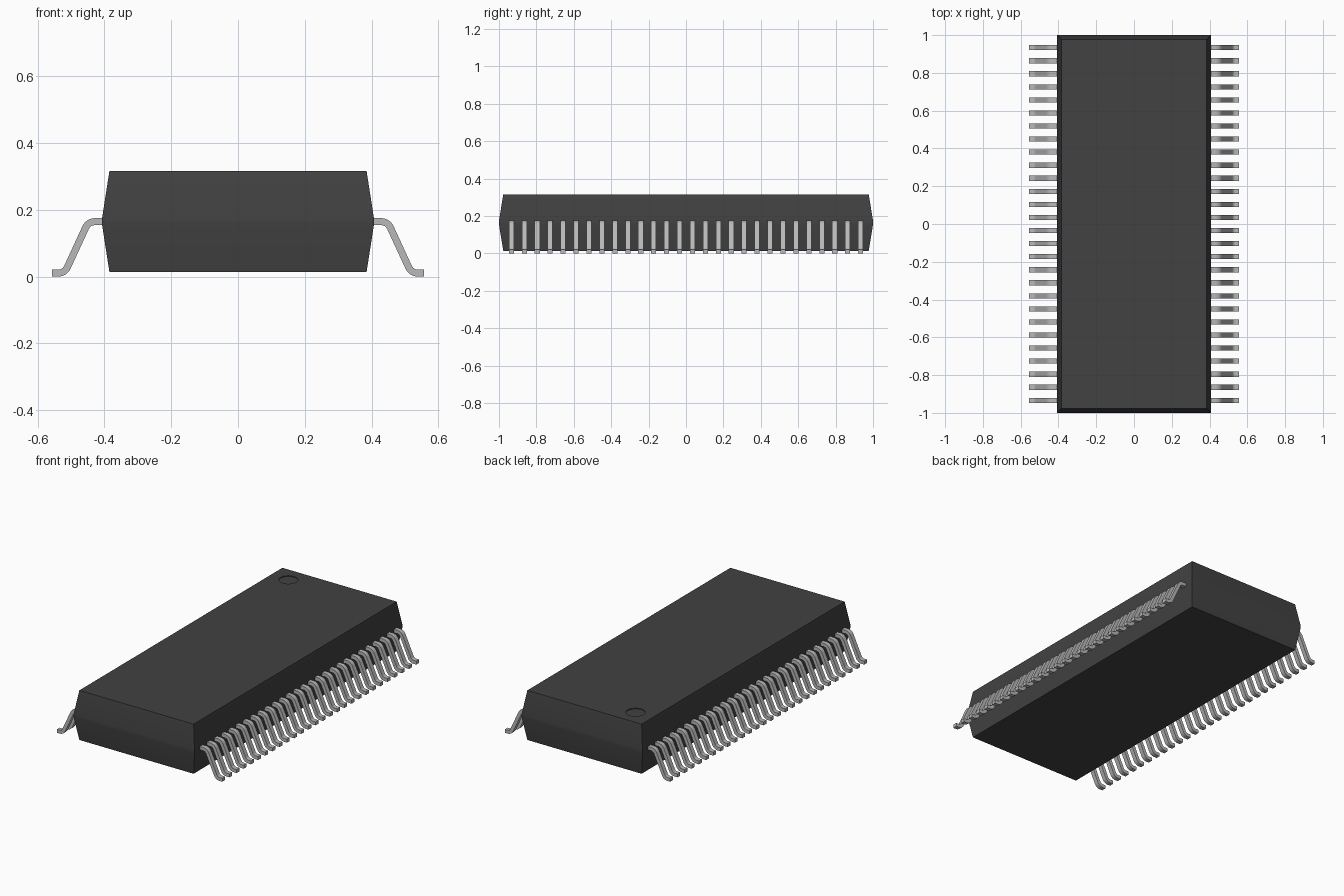
import bpy, bmesh, math
from mathutils import Vector

cube = bpy.data.objects.get("Cube")
if cube:
    bpy.data.objects.remove(cube, do_unlink=True)


def material(name, rgb, roughness):
    m = bpy.data.materials.new(name)
    m.use_nodes = True
    m.diffuse_color = (*rgb, 1)
    bsdf = m.node_tree.nodes["Principled BSDF"]
    bsdf.inputs["Base Color"].default_value = (*rgb, 1)
    bsdf.inputs["Roughness"].default_value = roughness
    return m


def make_object(name, bm, mat):
    bmesh.ops.recalc_face_normals(bm, faces=bm.faces)
    mesh = bpy.data.meshes.new(name)
    bm.to_mesh(mesh)
    bm.free()
    mesh.materials.append(mat)
    obj = bpy.data.objects.new(name, mesh)
    bpy.context.collection.objects.link(obj)
    return obj


def activate(obj):
    bpy.ops.object.select_all(action='DESELECT')
    obj.select_set(True)
    bpy.context.view_layer.objects.active = obj


def smooth(obj):
    activate(obj)
    bpy.ops.object.shade_smooth_by_angle(angle=math.radians(30))


def fillet(points, radius, steps=6):
    """Round the inner corners of a 2D path with arcs."""
    out = [points[0]]
    for a, b, c in zip(points, points[1:], points[2:]):
        u, v = (a - b).normalized(), (c - b).normalized()
        half = u.angle(v) / 2
        centre = b + (u + v).normalized() * radius / math.sin(half)
        reach = radius / math.tan(half)
        start = (b + u * reach - centre).normalized()
        end = (b + v * reach - centre).normalized()
        for i in range(steps + 1):
            out.append(centre + start.lerp(end, i / steps).normalized() * radius)
    return out + [points[-1]]


def offset(path, distance):
    """Shift a 2D path sideways by a distance, along averaged normals."""
    out = []
    for i, p in enumerate(path):
        t = (path[min(i + 1, len(path) - 1)] - path[max(i - 1, 0)]).normalized()
        if i in (0, len(path) - 1):
            t = Vector((1, 0))
        out.append(p + Vector((-t.y, t.x)) * distance)
    return out


body_black = material("Moulded black", (0.054, 0.054, 0.054), 0.7)
lead_grey = material("Tinned metal", (0.48, 0.48, 0.48), 0.5)

# Package body: rectangular rings tapering away from a narrow waist band
bm = bmesh.new()
rings = []
for z, hx, hy in [(0.014, 0.385, 0.977), (0.155, 0.407, 1.0),
                  (0.175, 0.407, 1.0), (0.316, 0.385, 0.977)]:
    rings.append([bm.verts.new((sx * hx, sy * hy, z))
                  for sx, sy in [(-1, -1), (1, -1), (1, 1), (-1, 1)]])
for low, high in zip(rings, rings[1:]):
    for i in range(4):
        j = (i + 1) % 4
        bm.faces.new((low[i], low[j], high[j], high[i]))
bm.faces.new(rings[0][::-1])
bm.faces.new(rings[-1])
body = make_object("package_body", bm, body_black)

# Shallow round index mark sunk into one top corner
bm = bmesh.new()
bmesh.ops.create_cone(bm, cap_ends=True, segments=40, radius1=0.053,
                      radius2=0.053, depth=0.04)
bmesh.ops.translate(bm, verts=bm.verts, vec=(-0.268, 0.868, 0.331))
cutter = make_object("index_mark_cutter", bm, body_black)
cutter.hide_render = True
cut = body.modifiers.new("Index mark", 'BOOLEAN')
cut.operation = 'DIFFERENCE'
cut.solver = 'EXACT'
cut.object = cutter
activate(body)
bpy.ops.object.modifier_apply(modifier=cut.name)
bpy.data.objects.remove(cutter, do_unlink=True)
smooth(body)

# Gull-wing lead: a filleted strip profile extruded along y
COUNT, FIRST, PITCH = 28, -0.9335, 0.06915
WIDTH, THICK = 0.027, 0.021
path = fillet([Vector(p) for p in [(0.39, 0.1645), (0.448, 0.1645),
                                   (0.519, 0.0105), (0.557, 0.0105)]], 0.03)
outline = offset(path, THICK / 2) + offset(path, -THICK / 2)[::-1]
n = len(path)
bm = bmesh.new()
near, far = [[bm.verts.new((p.x, FIRST + s * WIDTH / 2, p.y)) for p in outline]
             for s in (-1, 1)]
total = len(outline)
for i in range(total):
    j = (i + 1) % total
    bm.faces.new((near[i], near[j], far[j], far[i]))
for side in (near, far):
    for i in range(n - 1):
        bm.faces.new((side[i], side[i + 1],
                      side[total - 2 - i], side[total - 1 - i]))
leads = make_object("leads", bm, lead_grey)
smooth(leads)

# Repeat the lead along the body and mirror the row to the other side
row = leads.modifiers.new("Row", 'ARRAY')
row.count = COUNT
row.use_relative_offset = False
row.use_constant_offset = True
row.constant_offset_displace = (0, PITCH, 0)
mirror = leads.modifiers.new("Both sides", 'MIRROR')
mirror.use_axis = (True, False, False)
